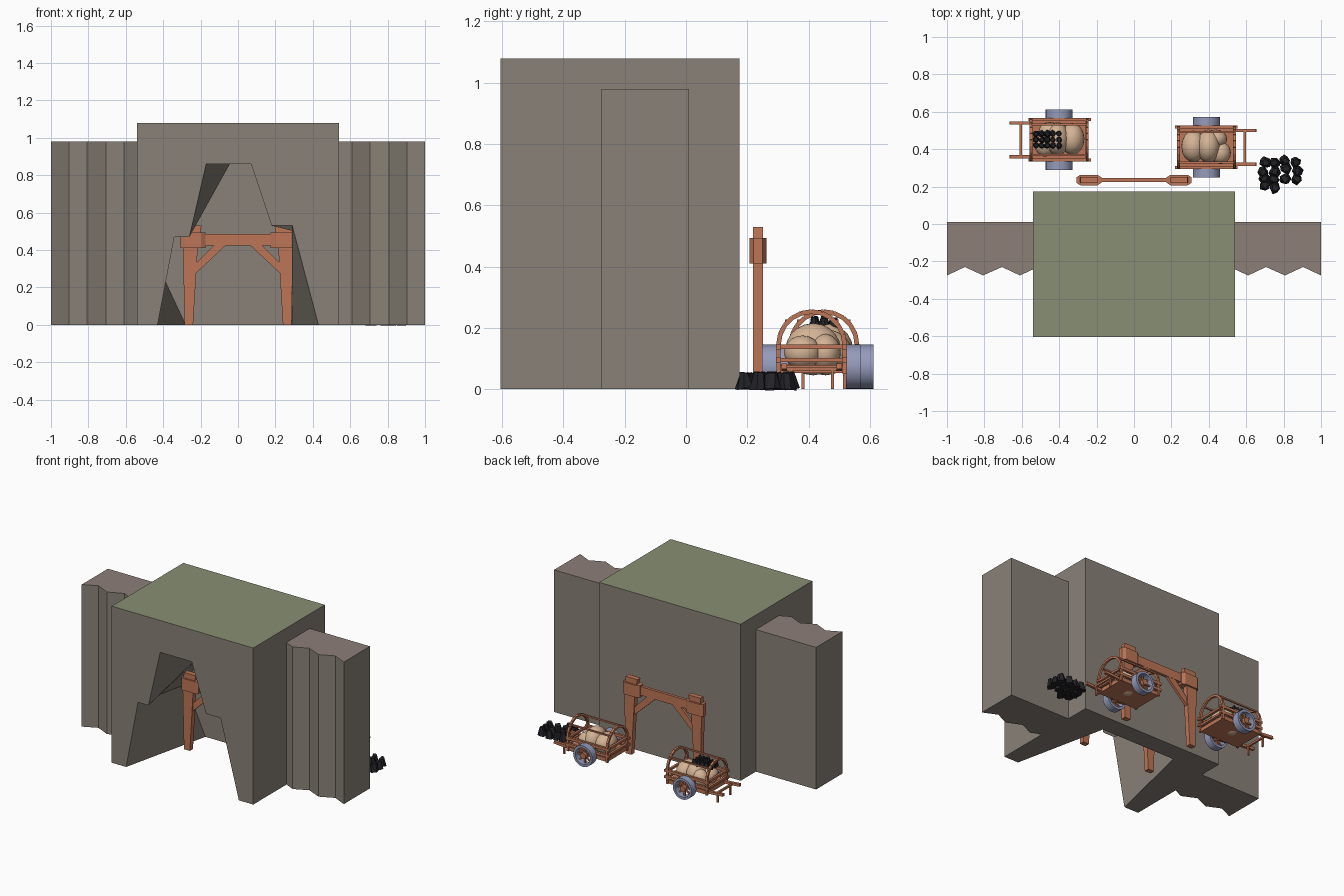
import bpy, bmesh, math, random
from mathutils import Matrix, Vector

random.seed(4)
cube = bpy.data.objects.get("Cube")
if cube:
    bpy.data.objects.remove(cube, do_unlink=True)


def material(name, rgb):
    m = bpy.data.materials.new(name)
    m.use_nodes = True
    m.diffuse_color = (*rgb, 1)
    m.node_tree.nodes["Principled BSDF"].inputs["Base Color"].default_value = (*rgb, 1)
    return m


rock = material("rock", (.25, .22, .185))
ledge = material("ledge_top", (.265, .21, .185))
moss = material("moss", (.25, .275, .175))
wood = material("wood", (.51, .18, .095))
stone = material("tan_stone", (.66, .45, .3))
iron = material("iron", (.3, .33, .5))
coal = material("coal", (.017, .017, .021))


def finish(name, bm, mats, smooth=False, matrix=None):
    """Turn a bmesh into an object, optionally placed or mirrored."""
    if matrix:
        bm.transform(matrix)
    bmesh.ops.recalc_face_normals(bm, faces=bm.faces)
    me = bpy.data.meshes.new(name)
    bm.to_mesh(me)
    bm.free()
    for m in mats:
        me.materials.append(m)
    if smooth:
        me.shade_smooth()
        me.set_sharp_from_angle(angle=math.radians(35))
    ob = bpy.data.objects.new(name, me)
    bpy.context.collection.objects.link(ob)
    return ob


def box(bm, x, y, z):
    """Box from three (low, high) ranges."""
    size = [b - a for a, b in (x, y, z)]
    mid = [(a + b) / 2 for a, b in (x, y, z)]
    bmesh.ops.create_cube(bm, size=1, matrix=Matrix.Translation(mid) @ Matrix.Diagonal((*size, 1)))


def bar(bm, a, b, w):
    """Square bar between two points."""
    a, b = Vector(a), Vector(b)
    rot = (b - a).to_track_quat('Z', 'Y').to_matrix().to_4x4()
    bmesh.ops.create_cube(bm, size=1, matrix=Matrix.Translation((a + b) / 2) @ rot
                          @ Matrix.Diagonal((w, w, (b - a).length, 1)))


def prism(bm, pts, shift):
    """Extrude a flat polygon of 3D points."""
    lo = [bm.verts.new(p) for p in pts]
    hi = [bm.verts.new(Vector(p) + Vector(shift)) for p in pts]
    bm.faces.new(lo)
    bm.faces.new(hi[::-1])
    for i in range(len(pts)):
        j = (i + 1) % len(pts)
        bm.faces.new((lo[i], lo[j], hi[j], hi[i]))


# Main cliff block with a tapering cave that has no floor
W, F, B, H, DEEP = .54, -.605, .175, 1.08, .045
mouth = [(-.43, 0), (-.34, .47), (-.26, .47), (-.17, .86),
         (.07, .86), (.18, .53), (.29, .53), (.43, 0)]
inner = [(-.28, 0), (-.43, .32), (-.33, .53), (-.03, .885),
         (.1, .9), (.24, .6), (.42, .47), (.29, 0)]
bm = bmesh.new()
m = [bm.verts.new((x, F, z)) for x, z in mouth]
n = [bm.verts.new((x, DEEP, z)) for x, z in inner]
fl, fr, br, bl = [bm.verts.new((x, y, 0)) for x, y in ((-W, F), (W, F), (W, B), (-W, B))]
tfl, tfr, tbr, tbl = [bm.verts.new((x, y, H)) for x, y in ((-W, F), (W, F), (W, B), (-W, B))]
bm.faces.new([tfl, fl] + m + [fr, tfr])
bm.faces.new((fl, bl, br, fr, m[-1], n[-1], n[0], m[0]))
bm.faces.new(n)
for a, b, c, d in ((fr, br, tbr, tfr), (br, bl, tbl, tbr), (bl, fl, tfl, tbl)):
    bm.faces.new((a, b, c, d))
bm.faces.new((tfl, tfr, tbr, tbl)).material_index = 1
for i in range(len(m) - 1):
    bm.faces.new((m[i], n[i], n[i + 1], m[i + 1]))
finish("cliff_block", bm, [rock, moss])

# Side cliffs with a pleated front
for side, label in ((1, "left"), (-1, "right")):
    plan = [(W, .01), (1, .01), (1, -.275), (.904, -.23), (.807, -.275),
            (.706, -.23), (.61, -.275), (W, -.243)]
    bm = bmesh.new()
    prism(bm, [(side * x, y, 0) for x, y in plan], (0, 0, .98))
    bm.normal_update()
    for f in bm.faces:
        if abs(f.normal.z) > .9 and f.calc_center_median().z > .5:
            f.material_index = 1
    finish(label + "_side_cliff", bm, [rock, ledge])

# Timber portals: one behind the cliff, one inside the cave
for label, y in (("rear", .235), ("cave", -.165)):
    bm = bmesh.new()
    box(bm, (-.22, .22), (y - .01, y + .01), (.425, .485))
    for s in (1, -1):
        leg = [(.24, 0), (.285, 0), (.295, .42), (.285, .53), (.195, .53), (.215, .42)]
        prism(bm, [(s * a, y - .017, z) for a, z in leg], (0, .034, 0))
        collar = [(.175, -.015), (.195, -.028), (.287, -.028), (.307, -.015),
                  (.307, .015), (.287, .028), (.195, .028), (.175, .015)]
        prism(bm, [(s * a, y + b, .41) for a, b in collar], (0, 0, .083))
        brace = [(.225, .275), (.225, .33), (.125, .43), (.06, .43)]
        prism(bm, [(s * a, y - .009, z) for a, z in brace], (0, .018, 0))
    finish(label + "_timber_portal", bm, [wood])


def lump(bm, x, y, z, r):
    """Rough tapered piece of coal."""
    geo = bmesh.ops.create_cone(bm, cap_ends=True, segments=7, radius1=r, radius2=r * .55, depth=r * 1.7,
                                matrix=Matrix.Translation((x, y, z))
                                @ Matrix.Rotation(random.uniform(0, 6), 4, 'Z'))
    for v in geo["verts"]:
        v.co += Vector([random.uniform(-.18, .18) * r for _ in range(3)])


def cart(label, place):
    # Floor, rails, corner posts and slats
    bm = bmesh.new()
    L, D = .15, .108
    box(bm, (-L, L), (-D, D), (.052, .078))
    for s in (1, -1):
        for z in (.095, .138):
            box(bm, (-.17, .165), (s * D - .008, s * D + .008), (z - .009, z + .009))
            box(bm, (s * L - .008, s * L + .008), (-D, D), (z - .007, z + .007))
        for x in (-L, -.05, .05, L):
            bar(bm, (x, s * D, .05), (x, s * D, .145), .014)
        # Handles and prop legs
        bar(bm, (.1, s * .09, .068), (.18, s * .09, .068), .018)
        bar(bm, (.18, s * .09, .068), (.265, s * .09, .075), .018)
        bar(bm, (.205, s * .068, 0), (.205, s * .068, .07), .011)
        # Lengthwise bars on the hoops
        bar(bm, (-L, s * .082, .222), (L, s * .082, .222), .01)
    bar(bm, (.205, -.09, .066), (.205, .09, .066), .013)
    # Arched hoops
    for x in (-L, L):
        arc = [(x, D * math.cos(t * math.pi / 10), .145 + .108 * math.sin(t * math.pi / 10))
               for t in range(11)]
        for a, b in zip(arc, arc[1:]):
            bar(bm, a, b, .015)
    # Axle, hubs and spokes
    bar(bm, (0, -.15, .0725), (0, .15, .0725), .016)
    for s in (1, -1):
        bmesh.ops.create_cone(bm, cap_ends=True, segments=12, radius1=.02, radius2=.02, depth=.05,
                              matrix=Matrix.Translation((0, s * .135, .0725))
                              @ Matrix.Rotation(math.pi / 2, 4, 'X'))
        for k in range(8):
            t = k * math.pi / 4
            bar(bm, (0, s * .135, .0725),
                (.06 * math.cos(t), s * .135, .0725 + .06 * math.sin(t)), .01)
    finish(label + "_cart_body", bm, [wood], matrix=place)

    # Iron rims
    bm = bmesh.new()
    for s in (1, -1):
        ring = [bm.verts.new((r, s * y, .0725)) for r, y in
                ((.056, .112), (.0725, .112), (.0725, .162), (.056, .162))]
        edges = [bm.edges.new((ring[i], ring[(i + 1) % 4])) for i in range(4)]
        bmesh.ops.spin(bm, geom=edges, cent=(0, 0, .0725), axis=(0, 1, 0), angle=math.tau,
                       steps=24, use_merge=True)
    bmesh.ops.remove_doubles(bm, verts=bm.verts, dist=.0001)
    finish(label + "_cart_rims", bm, [iron], True, place)

    # Rounded stones
    bm = bmesh.new()
    for x, y, z, rx, ry, rz in ((-.07, .005, .125, .065, .085, .07), (.01, .005, .13, .065, .09, .085),
                                (.075, -.03, .12, .055, .06, .055), (.05, .045, .12, .06, .05, .06)):
        bmesh.ops.create_uvsphere(bm, u_segments=16, v_segments=10, radius=1,
                                  matrix=Matrix.Translation((x, y, z)) @ Matrix.Diagonal((rx, ry, rz, 1)))
    finish(label + "_cart_stones", bm, [stone], True, place)


cart("left", Matrix.Translation((.388, .41, 0)))
cart("right", Matrix.Translation((-.4, .45, 0)) @ Matrix.Diagonal((-1, 1, 1, 1)))

# Coal resting on the right cart's load
bm = bmesh.new()
for i in range(5):
    for j in range(3):
        lump(bm, -.525 + .031 * i, .42 + .031 * j, .212 + random.uniform(-.008, .012), .019)
finish("cart_coal", bm, [coal])

# Coal heap on the ground
bm = bmesh.new()
for i in range(4):
    for j in range(4):
        if (i, j) not in ((3, 0), (2, 0)):
            lump(bm, .695 + .057 * i + random.uniform(-.01, .01), .2 + .044 * j + random.uniform(-.01, .01),
                 .027, .031)
finish("coal_heap", bm, [coal])
